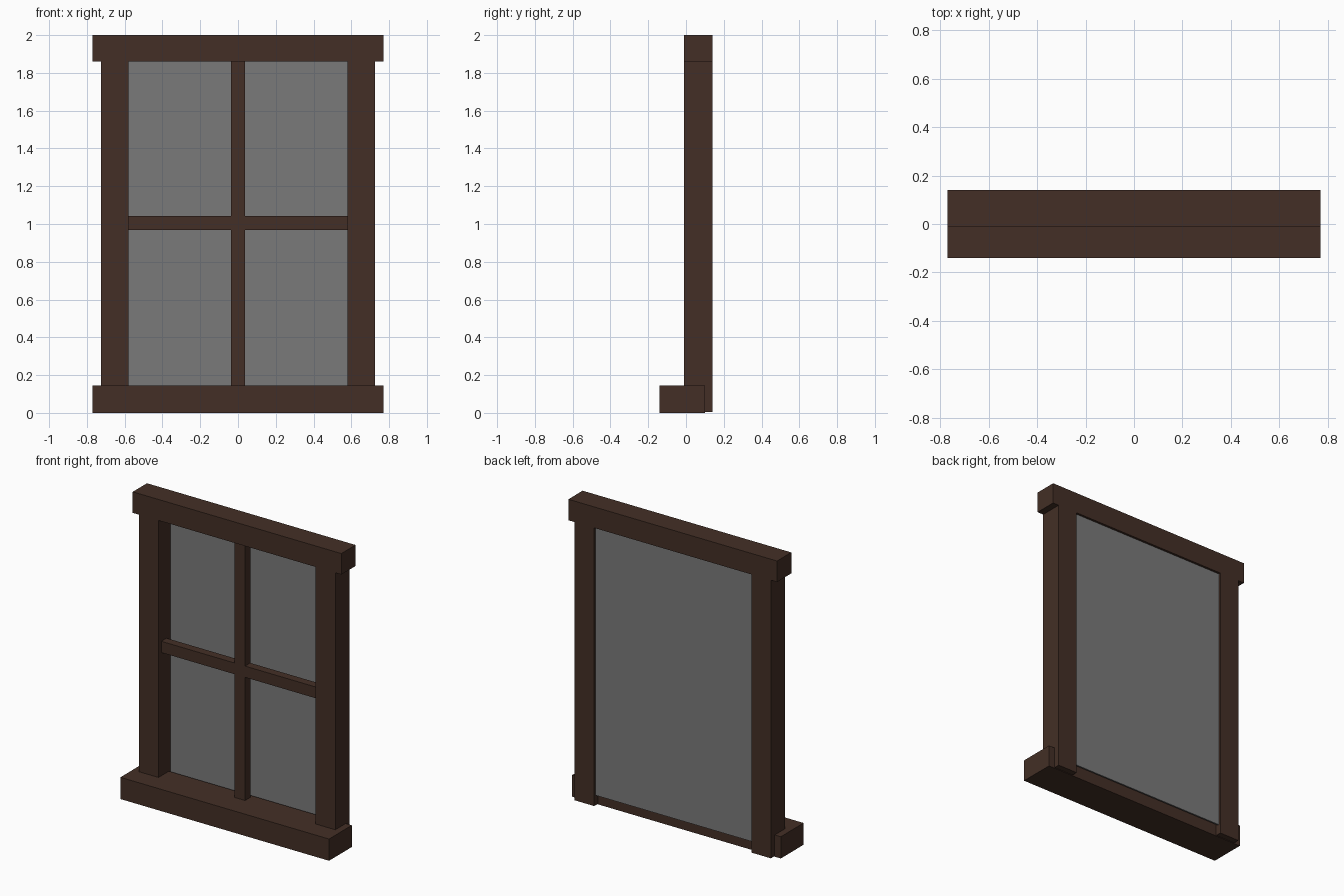
import bpy
import bmesh

if "Cube" in bpy.data.objects:
    bpy.data.objects.remove(bpy.data.objects["Cube"])


def material(name, color):
    m = bpy.data.materials.new(name)
    m.diffuse_color = (*color, 1.0)
    m.use_nodes = True
    m.node_tree.nodes["Principled BSDF"].inputs["Base Color"].default_value = m.diffuse_color
    return m


wood = material("dark_brown_wood", (0.057, 0.028, 0.019))
glass = material("grey_glass", (0.195, 0.195, 0.195))


def box(name, x, y, z, mat):
    """Box from (min, max) ranges along each axis."""
    bm = bmesh.new()
    bmesh.ops.create_cube(bm, size=1.0)
    for v in bm.verts:
        v.co = [r[0] if c < 0 else r[1] for c, r in zip(v.co, (x, y, z))]
    mesh = bpy.data.meshes.new(name)
    bm.to_mesh(mesh)
    bm.free()
    mesh.materials.append(mat)
    ob = bpy.data.objects.new(name, mesh)
    bpy.context.collection.objects.link(ob)
    return ob


FRAME_Y = (-0.01, 0.14)
BAR_Y = (0.02, 0.075)

# Outer frame: projecting sill, header and two side posts
box("sill", (-0.77, 0.77), (-0.14, 0.10), (0.0, 0.145), wood)
box("header", (-0.77, 0.77), FRAME_Y, (1.86, 2.0), wood)
box("left_post", (-0.725, -0.58), FRAME_Y, (0.004, 1.86), wood)
box("right_post", (0.58, 0.725), FRAME_Y, (0.004, 1.86), wood)

# Crossing glazing bars
box("vertical_bar", (-0.038, 0.038), BAR_Y, (0.145, 1.86), wood)
box("left_crossbar", (-0.58, -0.038), BAR_Y, (0.967, 1.042), wood)
box("right_crossbar", (0.038, 0.58), BAR_Y, (0.967, 1.042), wood)

# Glass pane, set just inside the back of the frame and lapping the sill
box("glass_pane", (-0.58, 0.58), (0.115, 0.125), (0.07, 1.86), glass)
